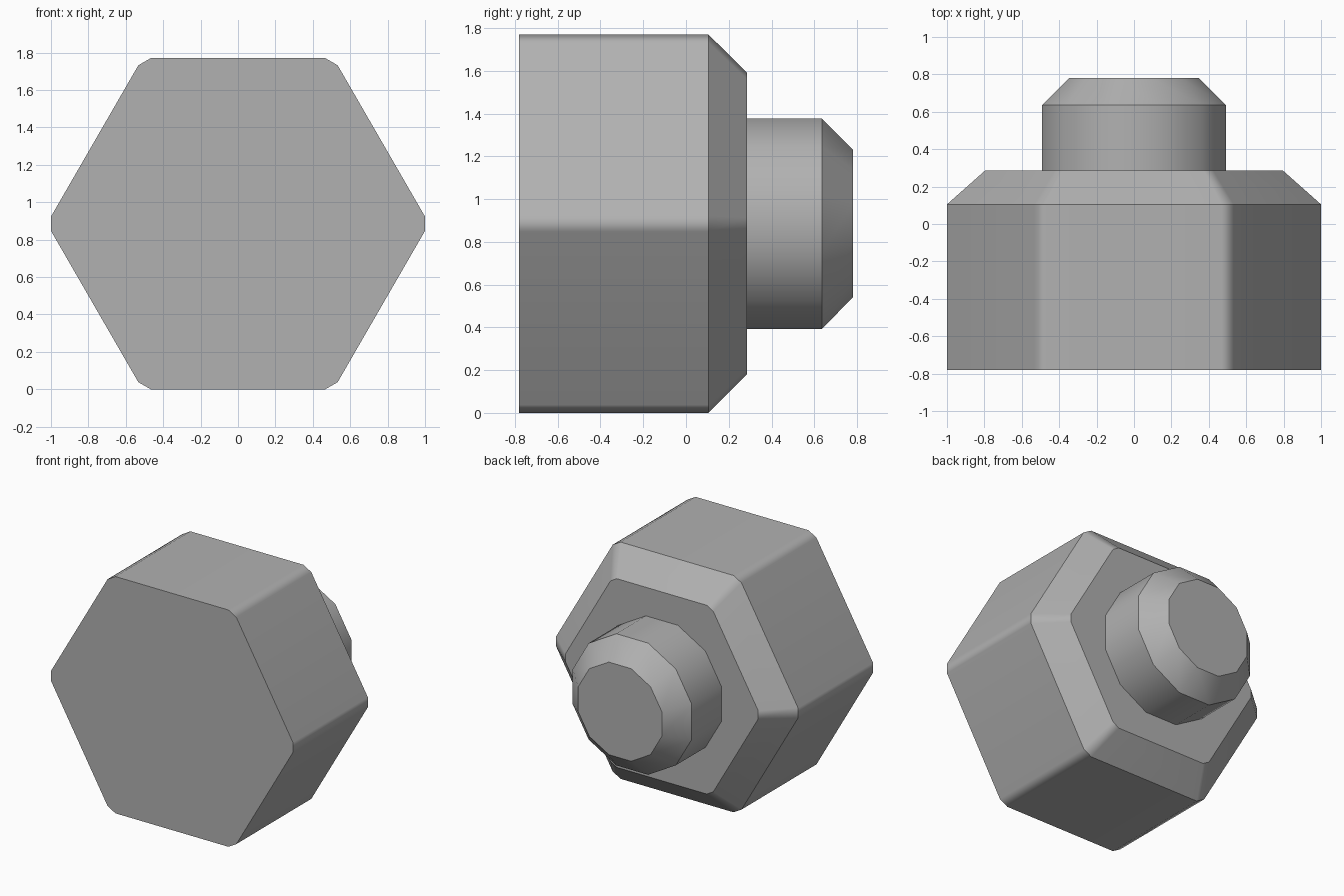
import bpy
import math
from mathutils import Vector

cube = bpy.data.objects.get("Cube")
if cube:
    bpy.data.objects.remove(cube, do_unlink=True)

CENTRE_Z = 0.885

grey = bpy.data.materials.new("plain grey")
grey.use_nodes = True
colour = (0.44, 0.44, 0.44, 1)
grey.diffuse_color = colour
grey.node_tree.nodes["Principled BSDF"].inputs["Base Color"].default_value = colour


def loft(name, profile, rings):
    """Extrude a closed x-z profile along y; rings are (y, scale) pairs."""
    n = len(profile)
    verts = [Vector((x * s, y, CENTRE_Z + z * s)) for y, s in rings for x, z in profile]
    faces = [list(range(n)), list(range(len(verts) - 1, len(verts) - n - 1, -1))]
    for r in range(len(rings) - 1):
        for i in range(n):
            a, b = r * n + i, r * n + (i + 1) % n
            faces.append([a, a + n, b + n, b])
    mesh = bpy.data.meshes.new(name)
    mesh.from_pydata(verts, [], faces)
    mesh.materials.append(grey)
    obj = bpy.data.objects.new(name, mesh)
    bpy.context.collection.objects.link(obj)

    # Soft corners around the axis, crisp chamfer edges
    bpy.ops.object.select_all(action="DESELECT")
    obj.select_set(True)
    bpy.context.view_layer.objects.active = obj
    bpy.ops.object.shade_smooth_by_angle(angle=math.radians(36))
    weighted = obj.modifiers.new("weighted normals", "WEIGHTED_NORMAL")
    weighted.keep_sharp = True
    return obj


def polar(radius, angle):
    return radius * math.cos(angle), radius * math.sin(angle)


# Hexagonal head with each corner trimmed by a narrow flat
trim = math.atan(0.038)
hexagon = [polar(math.hypot(1, 0.038), math.radians(60 * k) + side * trim)
           for k in range(6) for side in (-1, 1)]
loft("hex_head", hexagon, [(-0.78, 1), (0.105, 1), (0.285, 0.797)])

# Twelve-sided stud with a chamfered tip
stud_radius = 0.492 / math.cos(math.radians(15))
dodecagon = [polar(stud_radius, math.radians(30 * k + 15)) for k in range(12)]
loft("stud", dodecagon, [(0.28, 1), (0.635, 1), (0.78, 0.703)])
